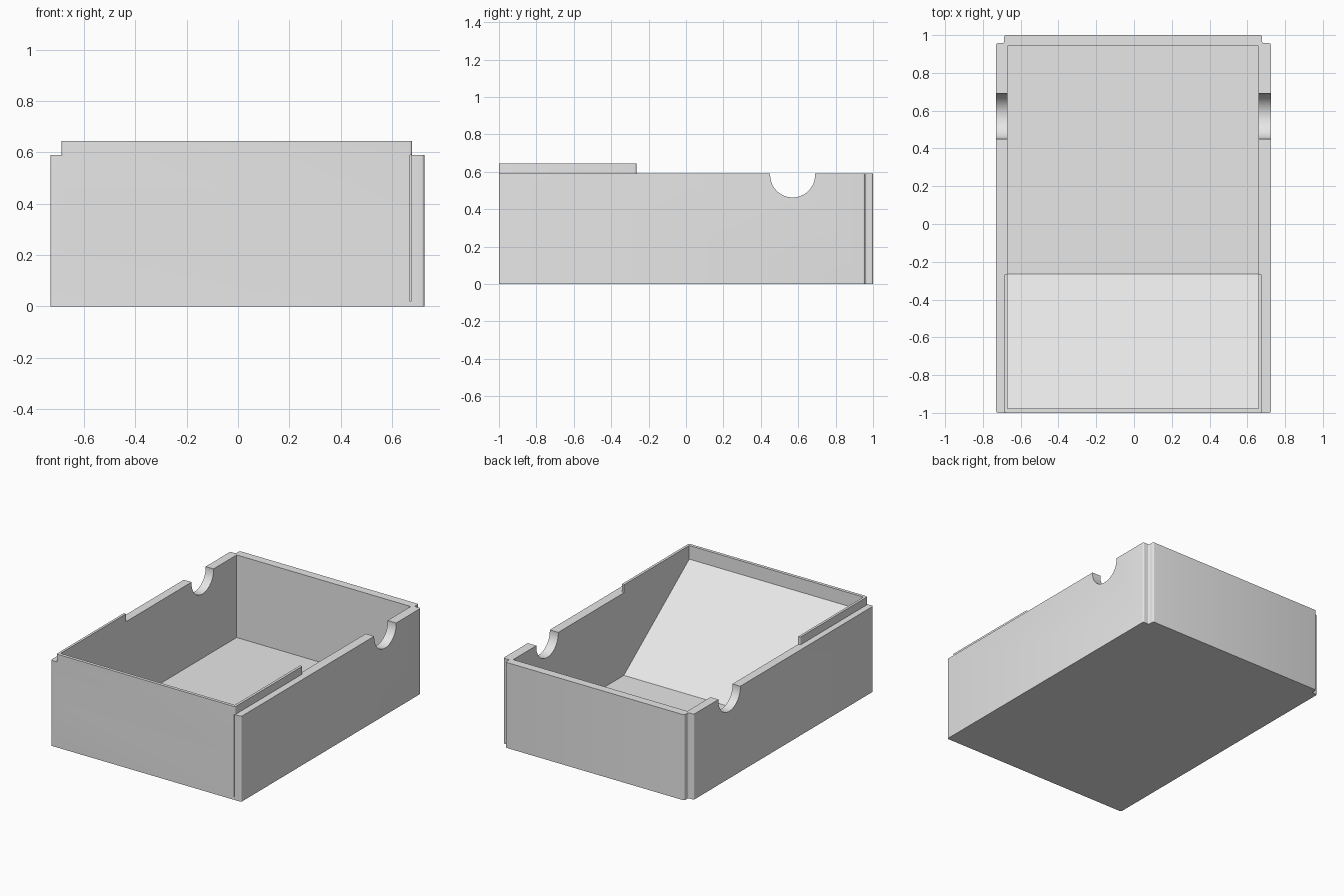
import bpy
import bmesh
from mathutils import Vector

cube = bpy.data.objects.get("Cube")
if cube:
    bpy.data.objects.remove(cube, do_unlink=True)

# Single matte grey
grey = bpy.data.materials.new("light grey")
grey.use_nodes = True
colour = (0.8, 0.8, 0.8, 1)
grey.diffuse_color = colour
grey.node_tree.nodes["Principled BSDF"].inputs["Base Color"].default_value = colour


def prism(name, outline, sweep, radius=0):
    """Extrude a flat outline along sweep, optionally rounding the swept edges."""
    bm = bmesh.new()
    sweep = Vector(sweep)
    face = bm.faces.new([bm.verts.new(p) for p in outline])
    ext = bmesh.ops.extrude_face_region(bm, geom=[face], use_keep_orig=True)
    moved = [g for g in ext["geom"] if isinstance(g, bmesh.types.BMVert)]
    bmesh.ops.translate(bm, verts=moved, vec=sweep)
    if radius:
        along = [e for e in bm.edges
                 if (e.verts[0].co - e.verts[1].co).cross(sweep).length < 1e-6]
        bmesh.ops.bevel(bm, geom=along, offset=radius, segments=4,
                        profile=0.5, affect='EDGES')
    bmesh.ops.recalc_face_normals(bm, faces=bm.faces)
    mesh = bpy.data.meshes.new(name)
    bm.to_mesh(mesh)
    bm.free()
    mesh.materials.append(grey)
    obj = bpy.data.objects.new(name, mesh)
    bpy.context.collection.objects.link(obj)
    return obj


def combine(target, tool, operation):
    """Apply a boolean and discard the tool object."""
    tool.hide_render = True
    mod = target.modifiers.new(operation.lower(), 'BOOLEAN')
    mod.operation = operation
    mod.solver = 'EXACT'
    mod.object = tool
    bpy.context.view_layer.objects.active = target
    bpy.ops.object.modifier_apply(modifier=mod.name)
    bpy.data.objects.remove(tool, do_unlink=True)


LEFT, RIGHT = -0.73, 0.725          # outer side walls
STEP_L, STEP_R = -0.687, 0.678      # raised rim and back panel sides
IN_L, IN_R = -0.67, 0.66            # cavity sides
WALL_TOP, RIM_TOP = 0.59, 0.644
FLOOR, RAMP_END = 0.02, -0.265

# Tray body with stepped back corners
outline = [(LEFT, -1), (RIGHT, -1), (RIGHT, 0.957), (STEP_R, 0.957),
           (STEP_R, 1), (STEP_L, 1), (STEP_L, 0.957), (LEFT, 0.957)]
tray = prism("tray", [(x, y, 0) for x, y in outline], (0, 0, WALL_TOP), 0.01)

# Raised rim around the front part
rim_outline = [(STEP_L, -1), (STEP_R, -1), (STEP_R, RAMP_END), (STEP_L, RAMP_END)]
rim = prism("front_rim", [(x, y, 0.3) for x, y in rim_outline],
            (0, 0, RIM_TOP - 0.3), 0.01)
combine(tray, rim, 'UNION')

# Cavity with a sloping ramp at the front
section = [(0.942, FLOOR), (0.942, 0.9), (-0.978, 0.9), (-0.978, 0.55),
           (RAMP_END, FLOOR)]
cavity = prism("cavity_cutter", [(IN_L, y, z) for y, z in section],
               (IN_R - IN_L, 0, 0))
combine(tray, cavity, 'DIFFERENCE')

# Round finger notches through both side walls
bpy.ops.mesh.primitive_cylinder_add(vertices=64, radius=0.12, depth=2,
                                    location=(0, 0.57, 0.583),
                                    rotation=(0, 1.570796, 0))
notch = bpy.context.object
notch.name = "notch_cutter"
notch.data.materials.append(grey)
combine(tray, notch, 'DIFFERENCE')

# Hairline groove on the front face
groove = prism("groove_cutter",
               [(x, y, FLOOR) for x, y in ((0.669, -1.05), (0.673, -1.05),
                                           (0.673, -0.992), (0.669, -0.992))],
               (0, 0, WALL_TOP - FLOOR))
combine(tray, groove, 'DIFFERENCE')

# Smooth only the rounded edges and notches
bpy.ops.object.select_all(action='DESELECT')
tray.select_set(True)
bpy.context.view_layer.objects.active = tray
bpy.ops.object.shade_smooth_by_angle(angle=0.5)
